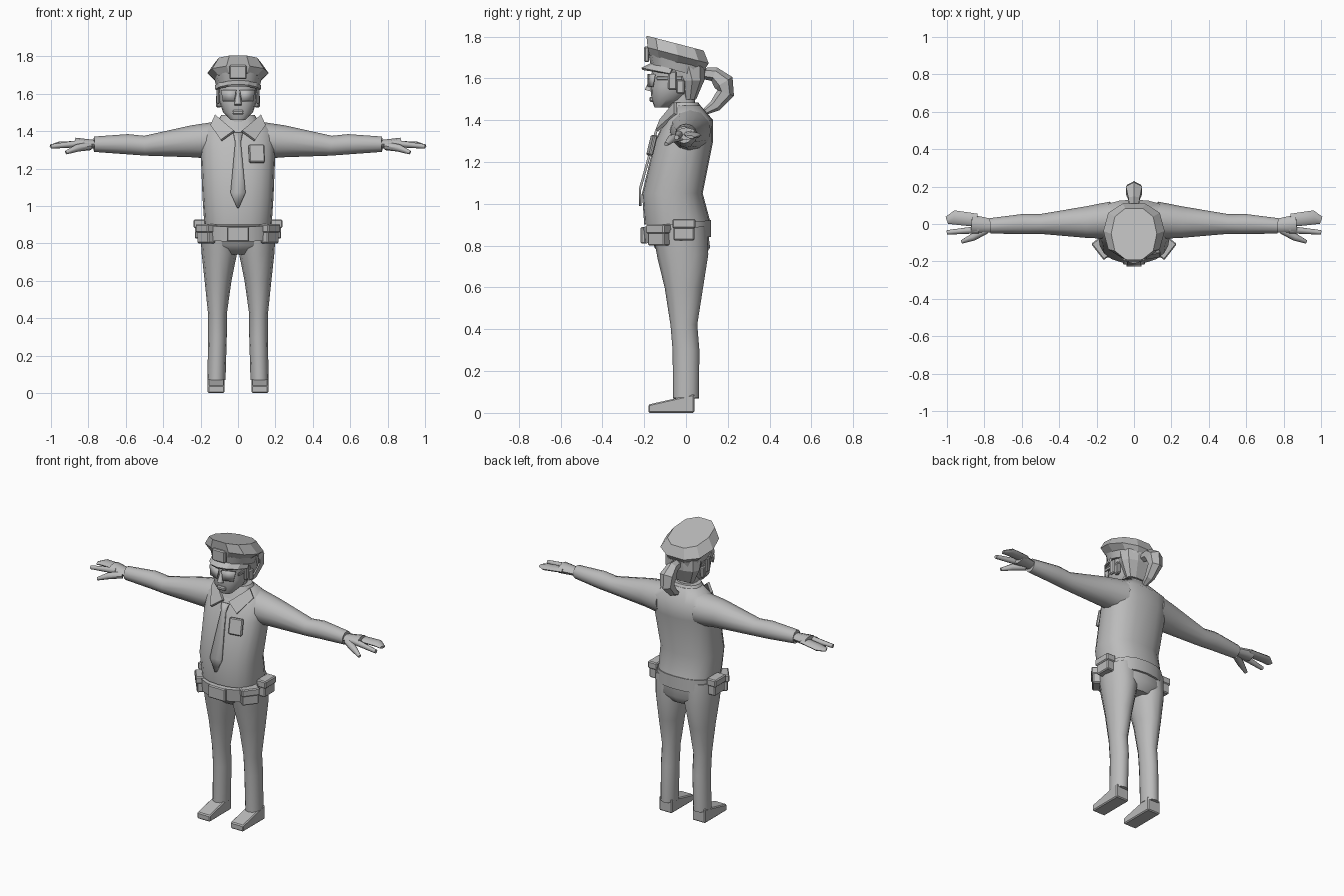
import bpy, bmesh
from math import sin, cos, pi, radians
from mathutils import Vector, Matrix

if "Cube" in bpy.data.objects:
    bpy.data.objects.remove(bpy.data.objects["Cube"], do_unlink=True)

shade = (.5, .5, .5, 1)
grey = bpy.data.materials.new("plain_grey")
grey.use_nodes = True
grey.diffuse_color = shade
grey.node_tree.nodes["Principled BSDF"].inputs["Base Color"].default_value = shade

across, depth = Vector((1, 0, 0)), Vector((0, 1, 0))


def finish(name, bm, mirror=False, smooth=True, thick=0):
    """Turn a bmesh into a shaded object, optionally mirrored and thickened."""
    bmesh.ops.recalc_face_normals(bm, faces=bm.faces)
    mesh = bpy.data.meshes.new(name)
    bm.to_mesh(mesh)
    bm.free()
    mesh.materials.append(grey)
    obj = bpy.data.objects.new(name, mesh)
    bpy.context.collection.objects.link(obj)
    if smooth:
        bpy.ops.object.select_all(action='DESELECT')
        obj.select_set(True)
        bpy.context.view_layer.objects.active = obj
        bpy.ops.object.shade_smooth_by_angle(angle=radians(45))
    if thick:
        solid = obj.modifiers.new("thickness", 'SOLIDIFY')
        solid.thickness, solid.offset = thick, 0
    if mirror:
        obj.modifiers.new("mirror", 'MIRROR').use_mirror_merge = False


def skin(name, loops, **look):
    """Bridge equal closed loops of points and cap both ends."""
    bm = bmesh.new()
    rings = [[bm.verts.new(point) for point in loop] for loop in loops]
    for low, high in zip(rings, rings[1:]):
        for i in range(len(low)):
            bm.faces.new((low[i - 1], low[i], high[i], high[i - 1]))
    bm.faces.new(rings[0])
    bm.faces.new(rings[-1])
    finish(name, bm, **look)


def circle(sides, power=2):
    """Unit circle, squarer for a higher power."""
    def rounded(value):
        return abs(value) ** (2 / power) * (1 if value > 0 else -1)
    angles = [2 * pi * i / sides for i in range(sides)]
    return [(rounded(cos(angle)), rounded(sin(angle))) for angle in angles]


def loft(name, rings, sides=16, slope=0, **look):
    """Upright form from rings of height, half width, front and back."""
    loops = []
    for height, half, front, back in rings:
        middle, reach = (front + back) / 2, (back - front) / 2
        outline = [(half * u, middle + reach * v) for u, v in circle(sides, 2.4)]
        loops.append([(x, y, height + slope * y) for x, y in outline])
    skin(name, loops, **look)


def tube(name, path, flat=1, side=depth, sides=8, **look):
    """Tapered tube through (x, y, z, radius); flat thins it square to side."""
    points = [Vector(step[:3]) for step in path]
    loops = []
    for i, (point, step) in enumerate(zip(points, path)):
        along = points[min(i + 1, len(points) - 1)] - points[max(i - 1, 0)]
        thin = along.cross(side).normalized()
        wide = along.cross(thin).normalized()
        loops.append([point + (thin * u * flat + wide * v) * step[3] for u, v in circle(sides)])
    skin(name, loops, **look)


def sheet(name, rows, thick=.012, **look):
    """Thin plate spanning rows of points."""
    bm = bmesh.new()
    grid = [[bm.verts.new(point) for point in row] for row in rows]
    for low, high in zip(grid, grid[1:]):
        for i in range(1, len(low)):
            bm.faces.new((low[i - 1], low[i], high[i], high[i - 1]))
    finish(name, bm, thick=thick, **look)


def box(name, centre, size, turn=0, tip=0, droop=0, bevel=.006, **look):
    """Bevelled box; droop lowers its upper front edge."""
    bm = bmesh.new()
    bmesh.ops.create_cube(bm, size=1, matrix=Matrix.Diagonal((*size, 1)))
    for vert in bm.verts:
        if vert.co.y < 0 < vert.co.z:
            vert.co.z -= droop
    bmesh.ops.bevel(bm, geom=bm.edges[:], offset=bevel, segments=1, affect='EDGES')
    spin = Matrix.Rotation(radians(turn), 4, 'Z') @ Matrix.Rotation(radians(tip), 4, 'X')
    bm.transform(Matrix.Translation(centre) @ spin)
    finish(name, bm, smooth=False, **look)


# Shirt and sleeves
loft("shirt", [(.9, .18, -.2, .12), (1.05, .19, -.21, .08), (1.3, .2, -.15, .13),
               (1.4, .2, -.1, .13), (1.47, .11, -.06, .07)], sides=20)
tube("sleeve", [(.12, .02, 1.35, .1), (.25, .01, 1.345, .085), (.5, 0, 1.322, .053),
                (.59, 0, 1.33, .054), (.77, -.01, 1.33, .041)], sides=12, mirror=True)

# Hands: palm, joined fingers, index finger and thumb
tube("palm", [(.75, -.01, 1.33, .035), (.87, 0, 1.335, .05)], flat=.6, mirror=True)
tube("fingers", [(.84, .02, 1.335, .035), (.96, .035, 1.328, .038), (1, .02, 1.32, .02)],
     flat=.4, mirror=True)
tube("index_finger", [(.83, -.03, 1.335, .02), (1, -.045, 1.318, .012)], mirror=True)
tube("thumb", [(.79, -.03, 1.32, .022), (.86, -.07, 1.31, .02), (.92, -.095, 1.285, .01)],
     mirror=True)

# Trousers and shoes
tube("trouser_leg", [(.115, 0, .07, .062), (.11, 0, .3, .064), (.11, -.01, .42, .064),
                     (.107, -.01, .6, .092), (.1, -.015, .75, .122), (.1, -.03, .88, .13)],
     flat=.78, sides=12, mirror=True)
loft("hips", [(.74, .09, -.1, .08), (.79, .18, -.15, .115), (.92, .18, -.19, .1)])
box("shoe", (.117, -.07, .045), (.09, .22, .09), droop=.05, mirror=True)

# Belt, buckle and pouches
loft("belt", [(.83, .19, -.2, .12), (.91, .19, -.21, .12)], sides=20, slope=.1)
box("buckle", (0, -.205, .85), (.12, .025, .08))
for name, spot, turn in (("front_pouch", Vector((.17, -.13, .85)), 52),
                         ("side_pouch", Vector((.206, -.01, .875)), 90)):
    box(name, spot, (.1, .05, .1), turn, mirror=True)
    box(name + "_flap", spot + Vector((0, 0, .03)), (.11, .065, .045), turn, mirror=True)

# Collar, tie and chest badge
loft("collar_band", [(1.41, .14, -.1, .1), (1.485, .09, -.07, .06)])
sheet("collar_flap", [[(.02, -.12, 1.4), (.12, -.05, 1.485)],
                      [(.09, -.14, 1.35), (.145, -.05, 1.43)]],
      thick=.016, mirror=True, smooth=False)
sheet("tie", [[(-half, front, height), (half, front, height)] for height, half, front in (
    (1.39, .025, -.125), (1.34, .015, -.145), (1.07, .04, -.22), (.99, .005, -.22))])
box("chest_badge", (.1, -.163, 1.28), (.085, .02, .1), turn=10, tip=-14)

# Head and face
loft("neck", [(1.4, .065, -.08, .05), (1.54, .06, -.09, .04)])
loft("head", [(1.46, .04, -.15, -.08), (1.5, .08, -.165, -.02), (1.56, .1, -.17, .04),
              (1.67, .1, -.16, .08)])
tube("nose", [(0, -.16, 1.6, .01), (0, -.178, 1.54, .02)], side=across)
box("lips", (0, -.165, 1.5), (.06, .02, .024))
box("ear", (.102, -.025, 1.56), (.024, .04, .065), turn=-15, mirror=True)

# Sunglasses
sheet("lens", [[(.01, -.18, 1.62), (.09, -.15, 1.62)], [(.02, -.18, 1.56), (.08, -.16, 1.56)]],
      thick=.009, mirror=True)
box("glasses_arm", (.1, -.08, 1.6), (.01, .12, .016), bevel=.002, mirror=True)

# Hair, side locks and ponytail
loft("hair", [(1.5, .07, -.01, .05), (1.59, .115, -.03, .09), (1.66, .115, -.07, .095)],
     sides=10, smooth=False)
box("side_lock", (.106, -.065, 1.59), (.016, .04, .09), mirror=True)
tube("ponytail", [(0, .07, 1.625, .025), (0, .135, 1.62, .035), (0, .18, 1.58, .05),
                  (0, .19, 1.53, .042), (0, .14, 1.47, .03), (0, .075, 1.43, .01)],
     side=across, sides=6, smooth=False)

# Peaked cap: band, flared crown, visor and emblem plate
tilt = -.26
loft("cap_band", [(1.625, .116, -.17, .09), (1.67, .126, -.18, .1)], sides=12, slope=tilt)
loft("cap_crown", [(1.665, .124, -.18, .095), (1.7, .164, -.19, .115), (1.755, .122, -.195, .09)],
     sides=10, slope=tilt, smooth=False)
arc = [radians(12 + 26 * i) for i in range(7)]
sheet("cap_visor", [[(.12 * cos(angle), -.04 - reach * sin(angle), height + .03 * sin(angle))
                     for angle in arc] for reach, height in ((.125, 1.638), (.17, 1.615))],
      smooth=False)
box("cap_emblem", (0, -.188, 1.715), (.09, .024, .075))
